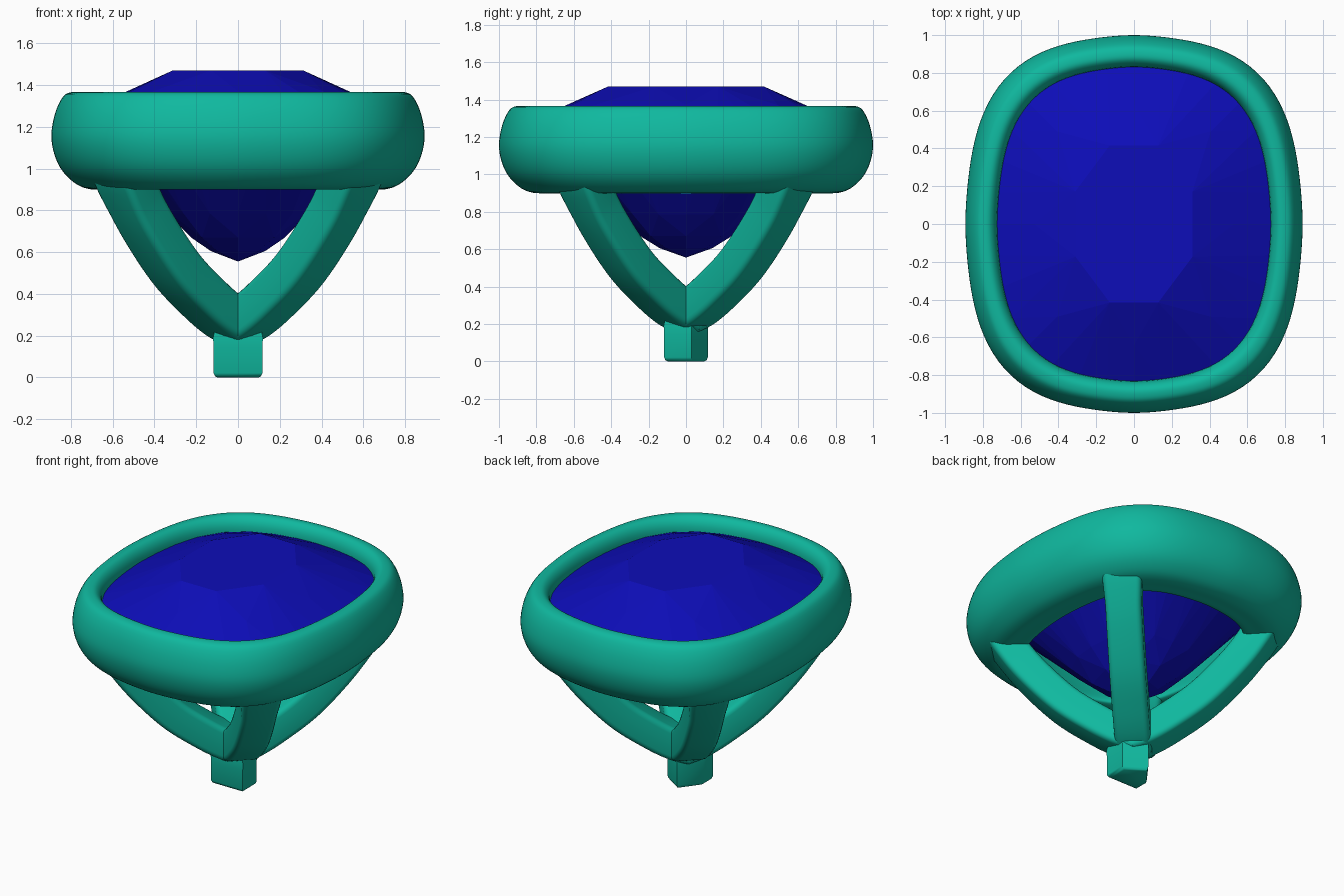
import bpy, bmesh
from math import sin, cos, pi, radians
from mathutils import Vector

if "Cube" in bpy.data.objects:
    bpy.data.objects.remove(bpy.data.objects["Cube"])


def material(name, color):
    m = bpy.data.materials.new(name)
    m.diffuse_color = color
    m.use_nodes = True
    m.node_tree.nodes["Principled BSDF"].inputs["Base Color"].default_value = m.diffuse_color
    return m


METAL = material("teal_metal", (0.005, 0.48, 0.345, 1))
STONE = material("blue_stone", (0.004, 0.004, 0.48, 1))


def cushion(a, b, z, n, start=0.0):
    """Cushion outline: bowed sides and fuller corners, half widths a and b."""
    pts = []
    for i in range(n):
        t = start + 2 * pi * i / n
        r = 1 + .085 * abs(sin(2 * t)) ** 2.6
        pts.append(Vector((a * r * cos(t), b * r * sin(t), z)))
    return pts


def spline(pts, steps, closed=False):
    """Smooth curve through a few points."""
    pts = [Vector(p) for p in pts]
    n = len(pts)
    get = (lambda i: pts[i % n]) if closed else (lambda i: pts[max(0, min(n - 1, i))])
    out = []
    for i in range(n if closed else n - 1):
        p0, p1, p2, p3 = (get(i + k) for k in (-1, 0, 1, 2))
        for s in range(steps):
            t = s / steps
            out.append(0.5 * (2 * p1 + (p2 - p0) * t + (2 * p0 - 5 * p1 + 4 * p2 - p3) * t * t
                              + (3 * p1 - p0 - 3 * p2 + p3) * t ** 3))
    if not closed:
        out.append(pts[-1])
    return out


def finish(name, bm, mat, angle=None):
    bmesh.ops.recalc_face_normals(bm, faces=bm.faces)
    me = bpy.data.meshes.new(name)
    bm.to_mesh(me)
    bm.free()
    ob = bpy.data.objects.new(name, me)
    bpy.context.collection.objects.link(ob)
    me.materials.append(mat)
    if angle:
        bpy.ops.object.select_all(action='DESELECT')
        ob.select_set(True)
        bpy.context.view_layer.objects.active = ob
        bpy.ops.object.shade_smooth_by_angle(angle=radians(angle))
    return ob


def loft(name, rings, mat, closed=False, angle=50):
    bm = bmesh.new()
    vs = [[bm.verts.new(p) for p in ring] for ring in rings]
    m, n = len(vs), len(vs[0])
    for i in range(m if closed else m - 1):
        a, b = vs[i], vs[(i + 1) % m]
        for j in range(n):
            k = (j + 1) % n
            bm.faces.new((a[j], a[k], b[k], b[j]))
    if not closed:
        bm.faces.new(vs[0])
        bm.faces.new(vs[-1])
    return finish(name, bm, mat, angle)


def rounded_rect(w, h, r, seg=4):
    pts = []
    for q, (sx, sy) in enumerate(((1, 1), (-1, 1), (-1, -1), (1, -1))):
        for s in range(seg + 1):
            t = pi / 2 * (q + s / seg)
            pts.append((sx * (w / 2 - r) + r * cos(t), sy * (h / 2 - r) + r * sin(t)))
    return pts


# Bezel: puffy rim with a flat underside, profile as (inset, height)
profile = [(0, 1.16), (-.018, 1.265), (-.055, 1.343), (-.095, 1.365), (-.135, 1.358),
           (-.165, 1.31), (-.18, 1.2), (-.26, 1.05), (-.325, .93), (-.31, .902),
           (-.25, .9), (-.185, .901), (-.12, .925), (-.055, .985), (-.015, 1.065)]
rings = [cushion(.893 + d, 1 + d, z, 128) for d, z in spline(profile, 4, True)]
loft("bezel", rings, METAL, closed=True, angle=60)

# Four curved legs on the diagonals, path as (distance along x and y, height)
path = spline([(-.02, .25), (.06, .29), (.165, .38), (.30, .525), (.44, .74), (.535, .93), (.57, 1.03)], 6)
for name, sx, sy in (("front_left_leg", -1, -1), ("front_right_leg", 1, -1),
                     ("back_right_leg", 1, 1), ("back_left_leg", -1, 1)):
    side = Vector((-sy, sx, 0)).normalized()
    centre = [Vector((sx * r, sy * r, z)) for r, z in path]
    rings = []
    for i, c in enumerate(centre):
        tan = (centre[min(i + 1, len(centre) - 1)] - centre[max(i - 1, 0)]).normalized()
        nor = tan.cross(side).normalized()
        flare = 1 + .15 * max(0, (c.z - .82) / .2)
        rings.append([c + side * u + nor * v for u, v in rounded_rect(.22 * flare, .20, .035)])
    loft(name, rings, METAL)

# Foot peg with two corners cut away and a softened base
plan = [(-.117, -.117), (.117, -.117), (.117, .03), (-.015, .117), (-.117, -.02)]
foot = [[Vector((x * k, y * k, z)) for x, y in plan]
        for z, k in ((0, .84), (.006, .94), (.022, 1), (.15, 1), (.19, 1.02), (.26, .9))]
loft("foot", foot, METAL, angle=40)

# Faceted cushion-cut stone: hull of table, crown, girdle, pavilion and culet points
bm = bmesh.new()
levels = [(.325, .435, 1.47, 8, pi / 8), (.53, .64, 1.37, 8, 0), (.73, .84, 1.275, 32, 0),
          (.73, .84, 1.235, 32, 0), (.34, .37, .785, 16, 0), (.225, .245, .67, 8, 0),
          (.13, .14, .605, 8, 0)]
for a, b, z, n, start in levels:
    for p in cushion(a, b, z, n, start):
        bm.verts.new(p)
bm.verts.new((0, 0, .555))
bmesh.ops.convex_hull(bm, input=bm.verts)
loose = [v for v in bm.verts if not v.link_faces]
bmesh.ops.delete(bm, geom=loose, context='VERTS')
finish("stone", bm, STONE)
